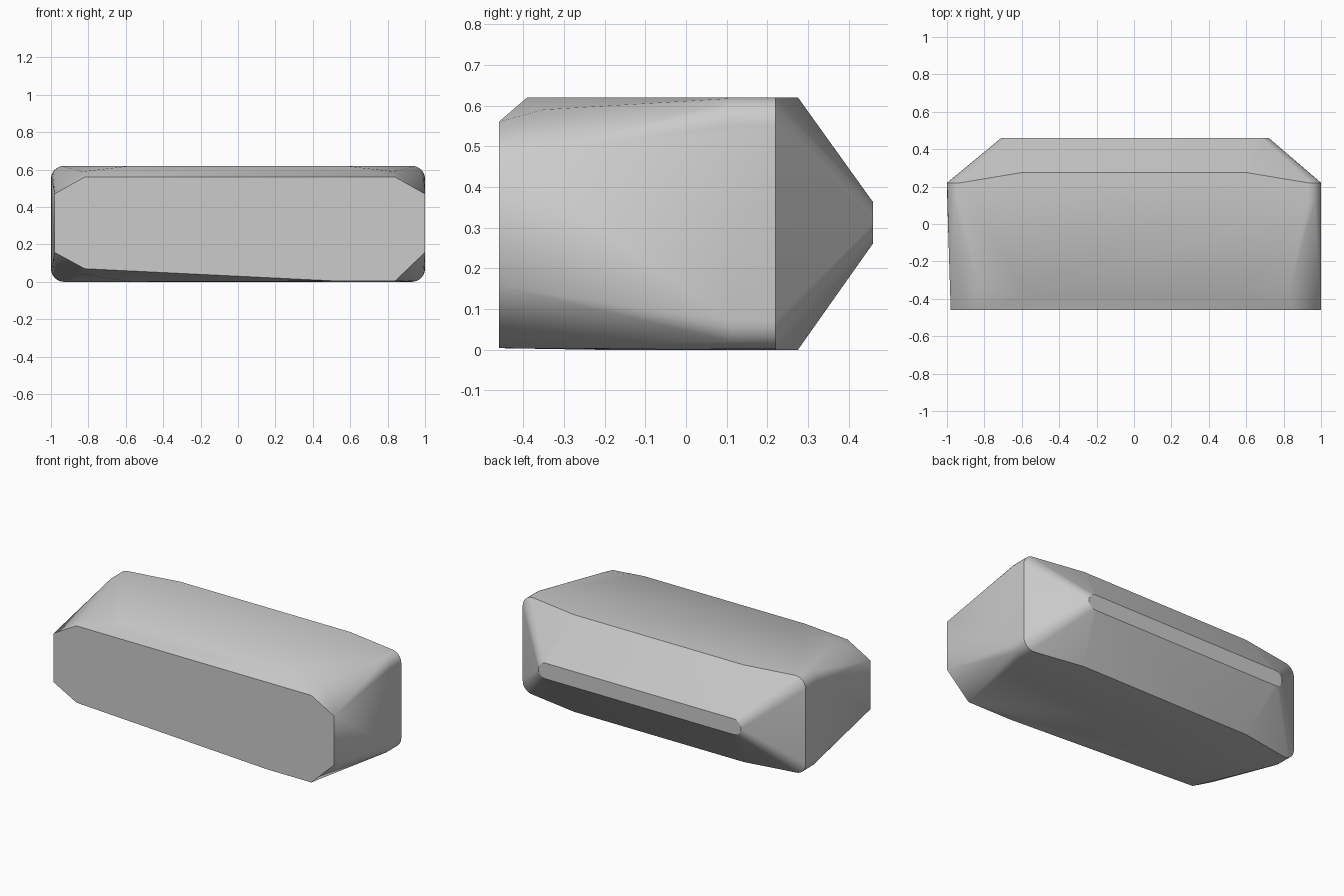
import bpy, bmesh, math

cube = bpy.data.objects.get("Cube")
if cube:
    bpy.data.objects.remove(cube, do_unlink=True)

HEIGHT = 0.62
grey = bpy.data.materials.new("plain_grey")
grey.use_nodes = True
colour = (0.6, 0.6, 0.6, 1)
grey.diffuse_color = colour
grey.node_tree.nodes["Principled BSDF"].inputs["Base Color"].default_value = colour


def rounded_rect(y, x0, x1, z0, z1, r, steps=6):
    """Outline with rounded corners in the plane at depth y."""
    pts = []
    for i, (cx, cz) in enumerate([(x1 - r, z1 - r), (x0 + r, z1 - r),
                                  (x0 + r, z0 + r), (x1 - r, z0 + r)]):
        for s in range(steps + 1):
            a = math.pi / 2 * (i + s / steps)
            pts.append((cx + r * math.cos(a), y, cz + r * math.sin(a)))
    return pts


# widest outline, carried a little way forward
points = rounded_rect(0.22, -1, 1, 0, HEIGHT, 0.07)
points += rounded_rect(0.11, -0.998, 1, 0, HEIGHT, 0.07)

# narrow back end with round tips
points += rounded_rect(0.46, -0.71, 0.72, 0.262, 0.362, 0.0499)

# chamfered flat front
front = [(-0.98, 0.47), (-0.82, 0.56), (0.84, 0.56), (1, 0.47),
         (1, 0.157), (0.84, 0.004), (0.53, 0.004), (-0.82, 0.07), (-0.98, 0.157)]
points += [(x, -0.46, z) for x, z in front]

# mirrored ridge ends on the top and the underside
for side in (-1, 1):
    points += [(side * 0.6, 0.275, z) for z in (0, HEIGHT)]
    points += [(side * 0.57, -0.39, HEIGHT), (side * 0.83, -0.35, 0.59)]
points += [(-0.57, -0.22, 0), (-0.82, -0.35, 0.04)]

# wrap the sections in one faceted skin
bm = bmesh.new()
for p in points:
    bm.verts.new(p)
bmesh.ops.remove_doubles(bm, verts=bm.verts[:], dist=0.0005)
hull = bmesh.ops.convex_hull(bm, input=bm.verts[:])
loose = {g for g in hull["geom_interior"] + hull["geom_unused"]
         if isinstance(g, bmesh.types.BMVert) and g.is_valid}
bmesh.ops.delete(bm, geom=list(loose), context="VERTS")
bmesh.ops.dissolve_limit(bm, angle_limit=math.radians(0.5),
                         verts=bm.verts[:], edges=bm.edges[:])
bmesh.ops.recalc_face_normals(bm, faces=bm.faces[:])
mesh = bpy.data.meshes.new("faceted_block")
bm.to_mesh(mesh)
bm.free()
mesh.materials.append(grey)

block = bpy.data.objects.new("faceted_block", mesh)
bpy.context.collection.objects.link(block)
bpy.ops.object.select_all(action="DESELECT")
block.select_set(True)
bpy.context.view_layer.objects.active = block
bpy.ops.object.shade_smooth_by_angle(angle=math.radians(30))
